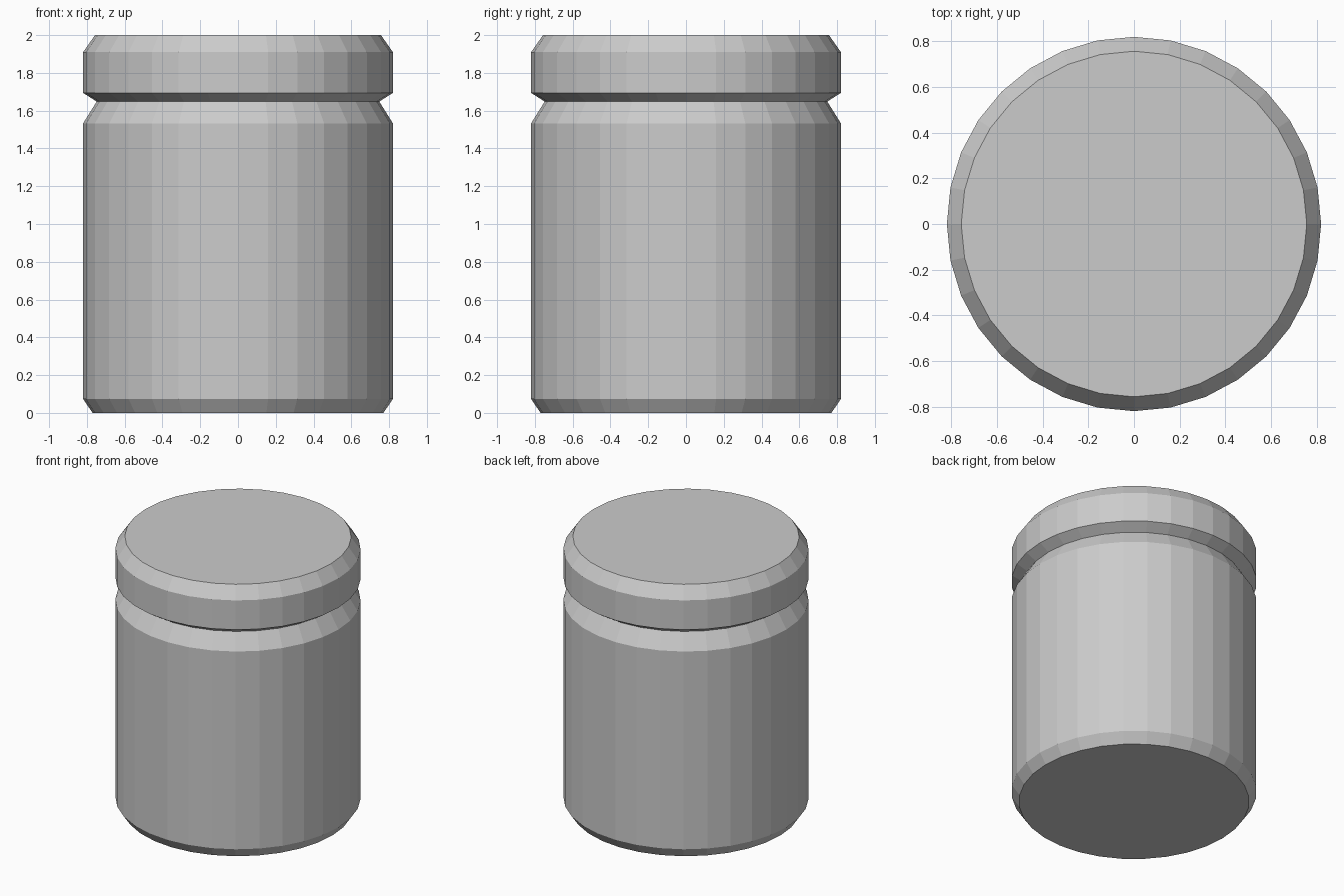
import bpy
import bmesh
from math import cos, sin, tau

if "Cube" in bpy.data.objects:
    bpy.data.objects.remove(bpy.data.objects["Cube"])

SIDES = 32


def turned(name, profile, cap_start, cap_end):
    """Revolve (radius, z) points, listed bottom to top, around z."""
    bm = bmesh.new()
    rings = [[bm.verts.new((r * cos(tau * i / SIDES), r * sin(tau * i / SIDES), z))
              for i in range(SIDES)] for r, z in profile]
    for low, high in zip(rings, rings[1:]):
        for i in range(SIDES):
            j = (i + 1) % SIDES
            bm.faces.new((low[i], low[j], high[j], high[i]))
    if cap_start:
        bm.faces.new(rings[0][::-1])
    if cap_end:
        bm.faces.new(rings[-1])
    mesh = bpy.data.meshes.new(name)
    bm.to_mesh(mesh)
    bm.free()
    obj = bpy.data.objects.new(name, mesh)
    bpy.context.collection.objects.link(obj)
    return obj


# Jar body with chamfered base and shoulder
turned("jar_body", [(0.77, 0), (0.82, 0.074), (0.82, 1.533), (0.748, 1.648)], True, False)

# Lid with undercut rim and chamfered top, meeting the body at the groove
turned("jar_lid", [(0.748, 1.648), (0.82, 1.694), (0.82, 1.91), (0.757, 2.0)], False, True)
